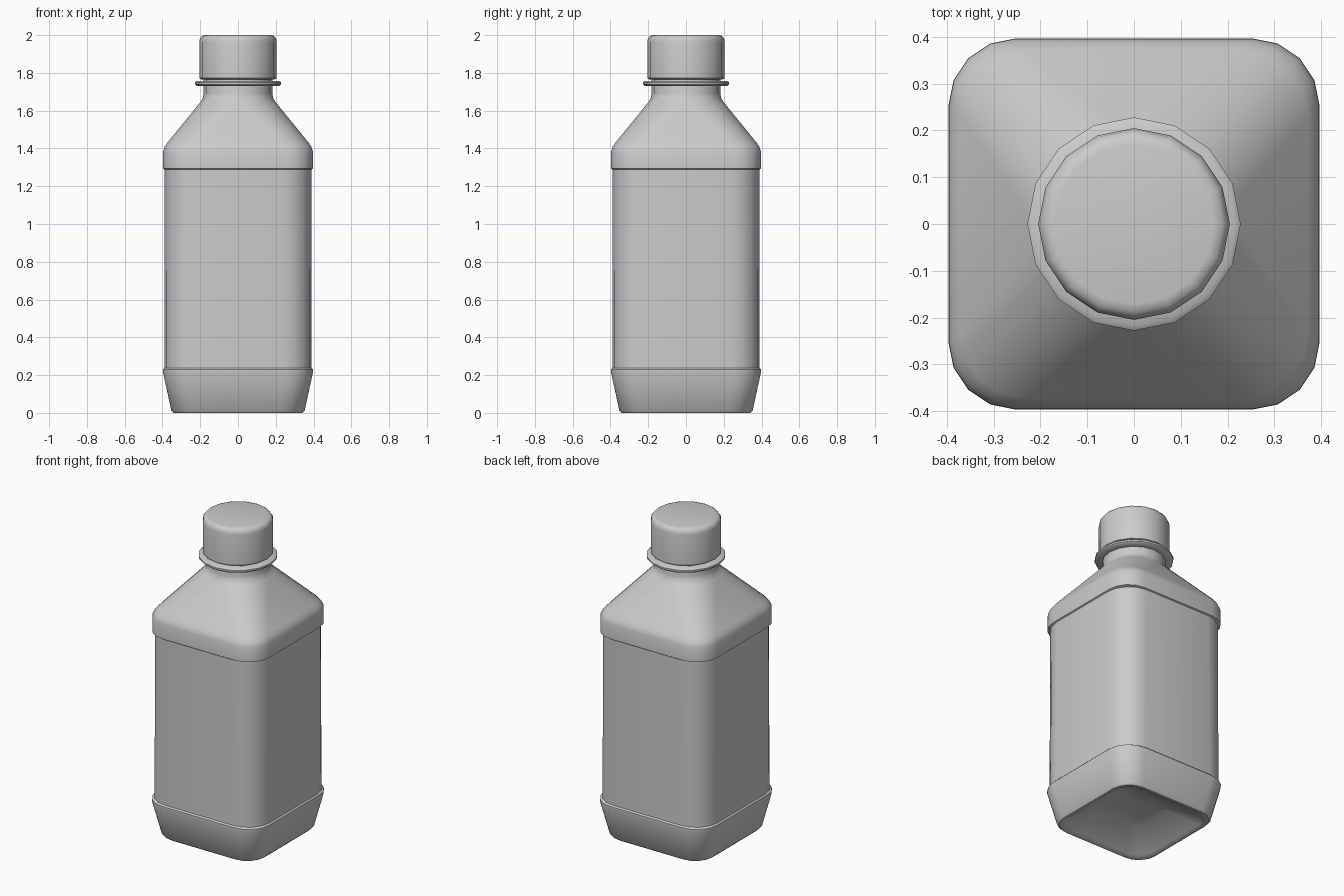
import bpy, bmesh, math

if "Cube" in bpy.data.objects:
    bpy.data.objects.remove(bpy.data.objects["Cube"])


def ring(half, radius, z):
    """Rounded square outline; a 16-sided circle when radius == half."""
    pts = []
    c = half - radius
    for q in range(4):
        a0 = q * math.pi / 2
        sx, sy = [(1, 1), (-1, 1), (-1, -1), (1, -1)][q]
        for k in range(5):
            a = a0 + k * math.pi / 8
            pts.append((sx * c + radius * math.cos(a), sy * c + radius * math.sin(a), z))
    return pts


def loft(name, sections, closed=False):
    bm = bmesh.new()
    rings = [[bm.verts.new(p) for p in ring(*s)] for s in sections]
    pairs = list(zip(rings, rings[1:]))
    if closed:
        pairs.append((rings[-1], rings[0]))
    for a, b in pairs:
        for i in range(20):
            j = (i + 1) % 20
            bm.faces.new((a[i], a[j], b[j], b[i]))
    if not closed:
        bm.faces.new(rings[0][::-1])
        bm.faces.new(rings[-1])
    bmesh.ops.remove_doubles(bm, verts=bm.verts, dist=0.0005)
    bmesh.ops.recalc_face_normals(bm, faces=bm.faces)
    mesh = bpy.data.meshes.new(name)
    bm.to_mesh(mesh)
    bm.free()
    obj = bpy.data.objects.new(name, mesh)
    bpy.context.collection.objects.link(obj)
    bpy.ops.object.select_all(action='DESELECT')
    obj.select_set(True)
    bpy.context.view_layer.objects.active = obj
    bpy.ops.object.shade_smooth_by_angle(angle=math.radians(40))
    return obj


# Bottle: hollowed underside, tapered foot, label panel, shoulder and neck
loft("bottle", [
    (0.07, 0.03, 0.10), (0.16, 0.06, 0.09), (0.31, 0.11, 0.01),
    (0.325, 0.115, 0.0), (0.342, 0.12, 0.0), (0.353, 0.13, 0.012),
    (0.397, 0.145, 0.215), (0.397, 0.145, 0.23), (0.389, 0.15, 0.238),
    (0.389, 0.16, 1.288), (0.396, 0.143, 1.293),
    (0.396, 0.143, 1.385), (0.388, 0.143, 1.41), (0.373, 0.143, 1.432),
    (0.197, 0.17, 1.648), (0.186, 0.18, 1.668), (0.182, 0.182, 1.69),
    (0.182, 0.182, 1.80)])

# Collar below the cap
loft("neck_collar", [
    (0.175, 0.175, 1.73), (0.217, 0.217, 1.73), (0.228, 0.228, 1.739),
    (0.228, 0.228, 1.75), (0.217, 0.217, 1.758), (0.175, 0.175, 1.758)], closed=True)

# Screw cap
loft("cap", [
    (0.195, 0.195, 1.765), (0.205, 0.205, 1.772), (0.205, 0.205, 1.965),
    (0.201, 0.201, 1.983), (0.19, 0.19, 1.996), (0.172, 0.172, 2.0)])
